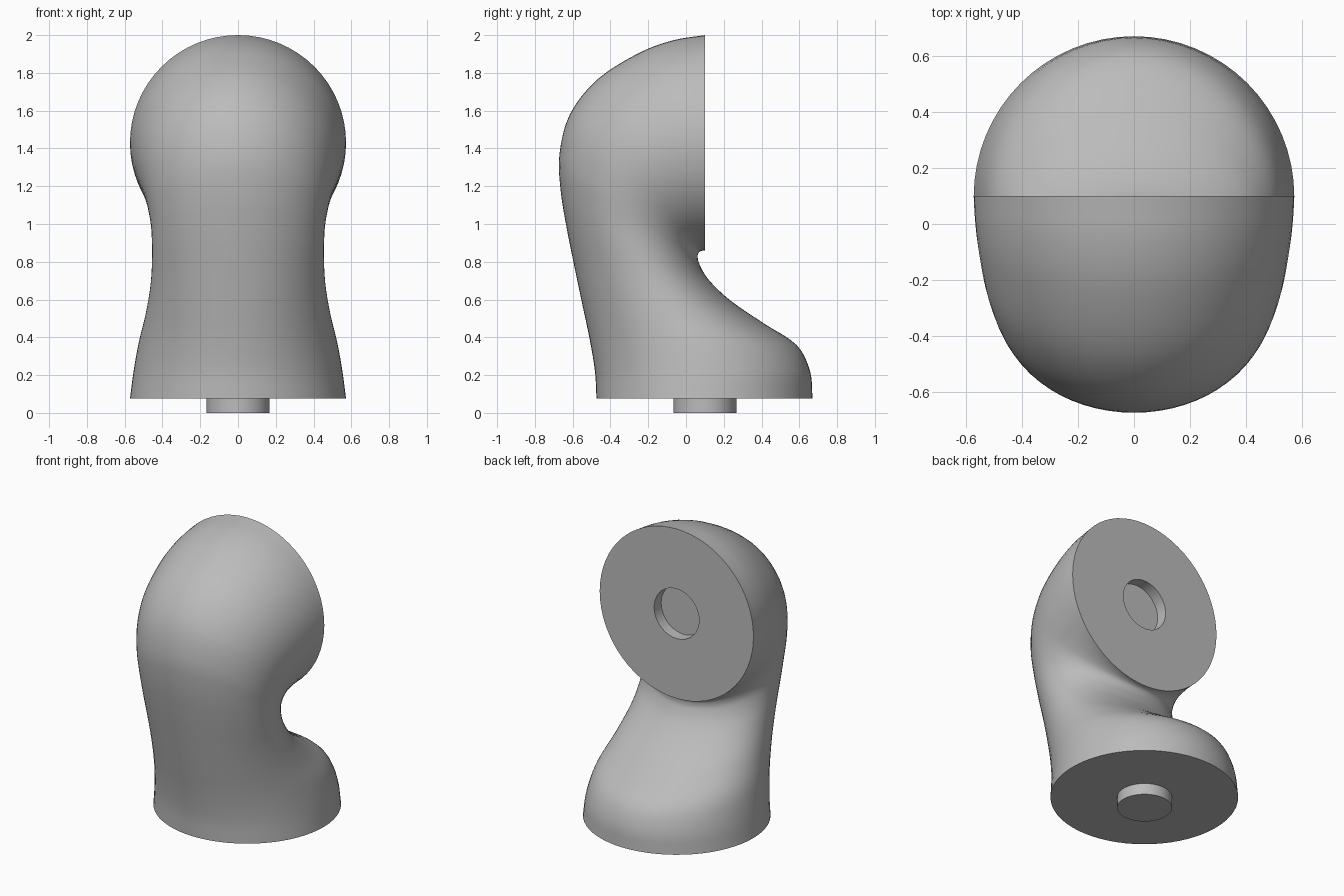
import bpy, bmesh, math
from mathutils import Vector

if "Cube" in bpy.data.objects:
    bpy.data.objects.remove(bpy.data.objects["Cube"])

SEG = 64      # points round the limb
STEPS = 4     # rings between control sections
BASE_Z, MID_Y, TOP_Z = 0.075, 0.10, 1.43
PEG_R, PEG_H = 0.167, 0.075

grey = bpy.data.materials.new("grey")
grey.diffuse_color = (0.5, 0.5, 0.5, 1)
grey.use_nodes = True
grey.node_tree.nodes["Principled BSDF"].inputs["Base Color"].default_value = grey.diffuse_color

# Cross-sections: outer y, outer z, inner y, inner z, half width
sections = [
    (-.474, .075, .670, .075, .572),
    (-.482, .22, .657, .22, .553),
    (-.510, .39, .585, .36, .525),
    (-.550, .58, .410, .475, .488),
    (-.592, .78, .235, .595, .462),
    (-.632, .98, .120, .705, .455),
    (-.664, 1.18, .070, .790, .460),
    (-.670, 1.37, .062, .828, .477),
    (-.615, 1.58, .066, .846, .503),
    (-.470, 1.765, .075, .855, .533),
    (-.250, 1.905, .086, .859, .556),
    (-.070, 1.972, .094, .860, .567),
    (.100, 2.000, .100, .860, .572),
]


def smooth_path(rows):
    """Catmull-Rom interpolation of the section values."""
    p = [Vector(r) for r in rows]
    p = [2 * p[0] - p[1]] + p + [2 * p[-1] - p[-2]]
    out = []
    for i in range(1, len(p) - 2):
        a, b, c, d = p[i - 1:i + 3]
        for k in range(STEPS):
            t = k / STEPS
            out.append(0.5 * (2 * b + (c - a) * t + (2 * a - 5 * b + 4 * c - d) * t * t
                              + (3 * b - a - 3 * c + d) * t ** 3))
    return out + [p[-2]]


def add_ring(bm, centre, axis_u, axis_v):
    angles = [2 * math.pi * k / SEG for k in range(SEG)]
    return [bm.verts.new(centre + axis_u * math.cos(a) + axis_v * math.sin(a)) for a in angles]


def bridge(bm, a, b):
    for k in range(SEG):
        j = (k + 1) % SEG
        bm.faces.new((a[k], a[j], b[j], b[k]))


bm = bmesh.new()
rings = []

# Locating peg under the base
X, Y, Z = Vector((1, 0, 0)), Vector((0, 1, 0)), Vector((0, 0, 1))
for z in (0, PEG_H):
    rings.append(add_ring(bm, Vector((0, MID_Y, z)), X * PEG_R, -Y * PEG_R))
bm.faces.new(rings[0])

# Bent body, lofted from the base disc to the upright disc
for oy, oz, iy, iz, w in smooth_path(sections):
    outer, inner = Vector((0, oy, oz)), Vector((0, iy, iz))
    rings.append(add_ring(bm, (outer + inner) / 2, X * w, (outer - inner) / 2))

# Socket bored into the upright disc
for y in (MID_Y, MID_Y - 0.075):
    rings.append(add_ring(bm, Vector((0, y, TOP_Z)), X * PEG_R, Z * PEG_R))
bm.faces.new(rings[-1])

for a, b in zip(rings, rings[1:]):
    bridge(bm, a, b)
bmesh.ops.recalc_face_normals(bm, faces=bm.faces)

mesh = bpy.data.meshes.new("elbow_joint")
bm.to_mesh(mesh)
bm.free()
mesh.materials.append(grey)
elbow = bpy.data.objects.new("elbow_joint", mesh)
bpy.context.collection.objects.link(elbow)
bpy.context.view_layer.objects.active = elbow
elbow.select_set(True)
bpy.ops.object.shade_smooth_by_angle(angle=math.radians(40))
